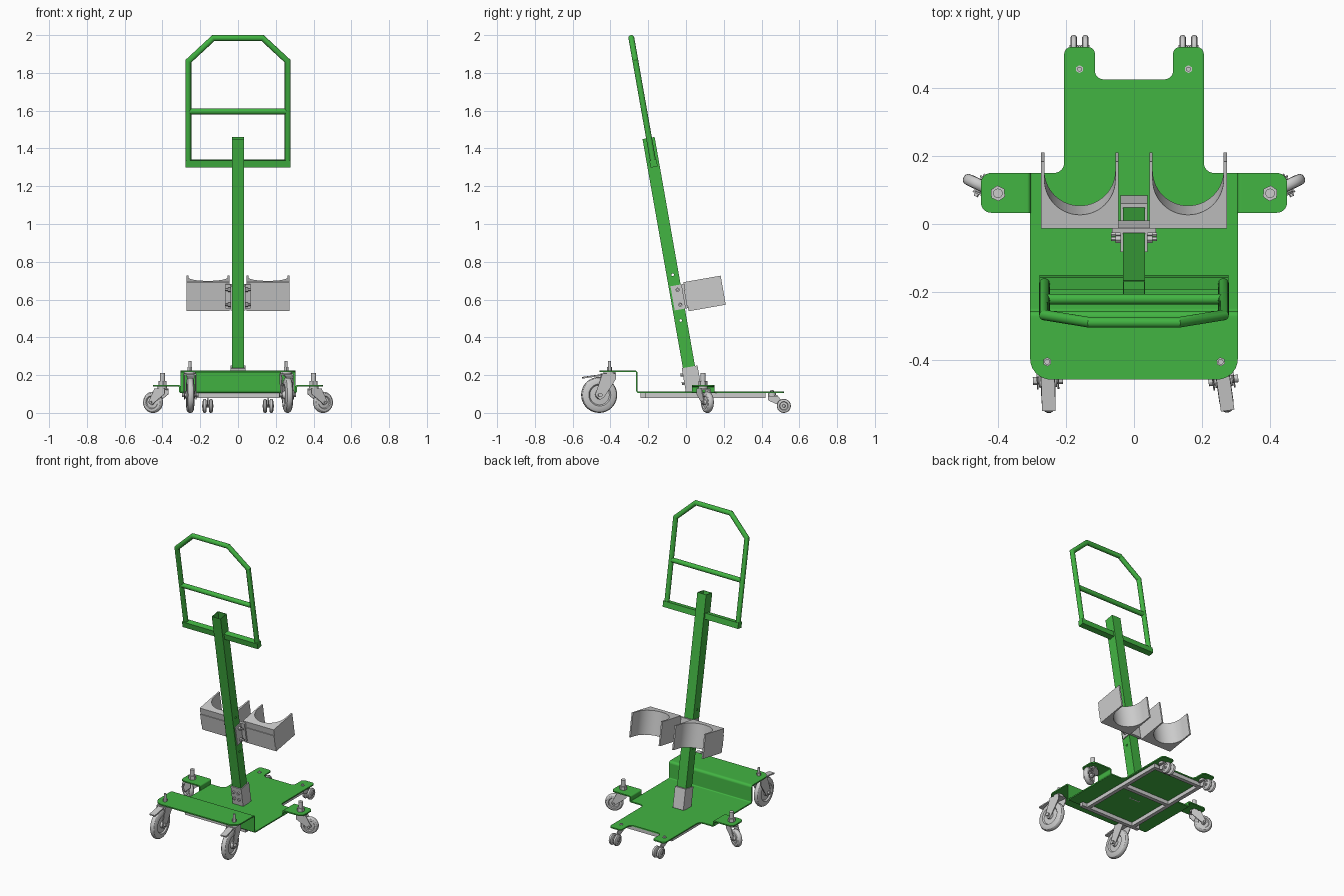
import bpy, bmesh
from math import sin, cos, pi, radians
from mathutils import Matrix, Vector

if "Cube" in bpy.data.objects:
    bpy.data.objects.remove(bpy.data.objects["Cube"])

I = Matrix.Identity(4)
green = bpy.data.materials.new("green_paint")
green.diffuse_color = (0.055, 0.46, 0.055, 1)
green.use_nodes = True
green.node_tree.nodes["Principled BSDF"].inputs["Base Color"].default_value = green.diffuse_color


def T(x, y, z):
    return Matrix.Translation((x, y, z))


def R(deg, axis):
    return Matrix.Rotation(radians(deg), 4, axis)


SIDE = R(90, 'X')                       # drawing (x, z), extruded along y
FRONT = Matrix(((0, 0, 1, 0), (1, 0, 0, 0), (0, 1, 0, 0), (0, 0, 0, 1)))  # drawing (y, z), along x


def finish(name, bm, M, mat=None):
    bmesh.ops.recalc_face_normals(bm, faces=bm.faces)
    bm.transform(M)
    me = bpy.data.meshes.new(name)
    bm.to_mesh(me)
    bm.free()
    ob = bpy.data.objects.new(name, me)
    bpy.context.collection.objects.link(ob)
    if mat:
        me.materials.append(mat)
    return ob


def loft(name, rings, M, mat=None, caps=True):
    bm = bmesh.new()
    vs = [[bm.verts.new(p) for p in ring] for ring in rings]
    n = len(vs[0])
    for a, b in zip(vs, vs[1:]):
        for i in range(n):
            bm.faces.new((a[i], a[(i + 1) % n], b[(i + 1) % n], b[i]))
    if caps:
        bm.faces.new(vs[0][::-1])
        bm.faces.new(vs[-1])
    return finish(name, bm, M, mat)


def prism(name, pts, z0, z1, M=I, mat=None, caps=True):
    return loft(name, [[(x, y, z) for x, y in pts] for z in (z0, z1)], M, mat, caps)


def box(name, x0, x1, y0, y1, z0, z1, M=I, mat=None):
    return prism(name, [(x0, y0), (x1, y0), (x1, y1), (x0, y1)], z0, z1, M, mat)


def disc(r, n=24):
    return [(r * cos(2 * pi * i / n), r * sin(2 * pi * i / n)) for i in range(n)]


def rounded(corners, n=6):
    """Polygon from (x, y, radius) corners."""
    out = []
    for i, (x, y, r) in enumerate(corners):
        p = Vector((x, y))
        if not r:
            out.append((x, y))
            continue
        a = (Vector(corners[i - 1][:2]) - p).normalized()
        b = (Vector(corners[(i + 1) % len(corners)][:2]) - p).normalized()
        half = a.angle(b) / 2
        c = p + (a + b).normalized() * (r / sin(half))
        s, e = p + a * (r / math_tan(half)) - c, p + b * (r / math_tan(half)) - c
        for k in range(n + 1):
            v = s.lerp(e, k / n).normalized() * r + c
            out.append((v.x, v.y))
    return out


def math_tan(a):
    return sin(a) / cos(a)


def tube(name, path, r, M, mat=None, n=20):
    """Round tube with mitred corners along an (x, z) path."""
    ps = [Vector(p) for p in path]
    ds = [(b - a).normalized() for a, b in zip(ps, ps[1:])]
    rings = []
    for i, p in enumerate(ps):
        d0, d1 = ds[max(i - 1, 0)], ds[min(i, len(ds) - 1)]
        m = Vector((-d0.y - d1.y, d0.x + d1.x)) / (1 + d0.dot(d1))
        rings.append([(p.x + u * m.x, v, p.y + u * m.y) for u, v in disc(r, n)])
    return loft(name, rings, M, mat)


def wheel(name, r, w, M):
    prof = [(.2, -.62), (.24, -.35), (.55, -.3), (.62, -.5), (.84, -.46), (.95, -.32), (1, -.12)]
    prof += [(a, -b) for a, b in reversed(prof)]
    return loft(name, [[(x, y, b * w) for x, y in disc(a * r, 40)] for a, b in prof], M)


def caster(name, x, y, yaw, top, r, w, trail, stem_top, stem_r, twin=False):
    M = T(x, y, 0) @ R(yaw, 'Z')
    A = M @ T(trail, 0, r) @ SIDE       # axle frame
    if twin:
        for i, s in enumerate((-1, 1)):
            wheel(f"{name}_wheel_{i}", r, w, A @ T(0, 0, s * w * .85))
        sides, t = [0], .006
    else:
        wheel(name + "_wheel", r, w, A)
        sides, t = [-w * .72, w * .72], .005
    c = max(w * .7, .02)
    z = top - .022
    for i, s in enumerate(sides):
        outline = rounded([(-c, z, 0), (c * 1.5, z, .006), (trail + r * .28, r, .006),
                           (trail, r * .72, .006), (trail - r * .25, r * .9, .006),
                           (-c, z - .025, .006)], 3)
        prism(f"{name}_fork_{i}", outline, s - t / 2, s + t / 2, M @ SIDE)
    hw = w * .72 + t / 2 if not twin else .014
    box(name + "_crown", -c, c * 1.5, -hw, hw, z - .003, z + .005, M)
    prism(name + "_swivel", disc(c * 1.05), z, top - .006, M)
    prism(name + "_axle", disc(r * .12, 12), -w * 1.05, w * 1.05, A)
    prism(name + "_stem", disc(stem_r, 16), top - .02, stem_top, M)
    prism(name + "_nut", disc(stem_r * 1.65, 6), top, top + (stem_top - top) * .35, M)
    return M


# Sheet-metal base: lower deck, step, raised front shelf
half = [(.305, -.245, 0), (.305, .15, 0), (.205, .15, .03), (.205, .52, .02),
        (.115, .52, .02), (.115, .425, .025)]
prism("lower_deck", rounded(half + [(-x, y, r) for x, y, r in reversed(half)]), .105, .113, I, green)
prism("deck_step", rounded([(-.28, .225, 0), (-.256, .225, .016), (-.256, .113, .006), (-.24, .113, 0),
                            (-.24, .105, 0), (-.264, .105, .014), (-.264, .217, .006), (-.28, .217, 0)]),
      -.305, .305, FRONT, green)
prism("front_shelf", rounded([(-.305, -.28, 0), (-.305, -.457, .06), (.305, -.457, .06), (.305, -.28, 0)]),
      .217, .225, I, green)

# Side wings, frame rails and casters
for s, side in ((1, "right"), (-1, "left")):
    S = Matrix.Diagonal((s, 1, 1, 1))
    prism(side + "_wing", rounded([(.325, .033, 0), (.45, .033, .03), (.45, .15, .03), (.325, .15, 0)]),
          .139, .147, S, green)
    prism(side + "_wing_step", rounded([(.29, .105, 0), (.312, .105, .01), (.312, .139, .005), (.326, .139, 0),
                                        (.326, .147, 0), (.304, .147, .01), (.304, .113, .004), (.29, .113, 0)]),
          -.15, -.033, S @ SIDE, green)
    box(side + "_rail", .165, .19, -.24, .42, .08, .105, S)
    M = caster(side + "_front_caster", s * .255, -.405, -90 + (8 if s > 0 else 2),
               .225, .095, .042, .055, .275, .008)
    box(side + "_brake_lever", .0, .1, -.02, .02, -.004, .004, M @ T(.045, 0, .2) @ R(8, 'Y'))
    caster(side + "_side_caster", s * .4, .09, 25 if s > 0 else 155, .147, .056, .034, .055, .21, .014)
    caster(side + "_rear_caster", s * .16, .455, 90, .113, .037, .02, .063, .121, .007, True)
for i, (y, w) in enumerate(((-.24, .225), (.1, .165), (.395, .165))):
    box(f"cross_rail_{i}", -w, w, y, y + .025, .08, .105)

# Leaning hollow column with adjustment holes
COL = T(0, .039, .11) @ R(10, 'X')
h = .0325
column = prism("column", [(-h, -h), (h, -h), (h, h), (-h, h)], .002, 1.366, COL, green, caps=False)
mod = column.modifiers.new("wall", 'SOLIDIFY')
mod.thickness, mod.offset = .005, -1
for i, z in enumerate((.385, .63)):
    cutter = prism(f"hole_cutter_{i}", disc(.007, 16), -.08, .08, COL @ T(0, 0, z) @ R(90, 'Y'))
    cutter.hide_render = True
    mod = column.modifiers.new("hole", 'BOOLEAN')
    mod.operation, mod.object, mod.solver = 'DIFFERENCE', cutter, 'EXACT'
bpy.context.view_layer.objects.active = column
column.select_set(True)
for name in [m.name for m in column.modifiers]:
    bpy.ops.object.modifier_apply(modifier=name)
for ob in [o for o in bpy.data.objects if o.name.startswith("hole_cutter")]:
    bpy.data.objects.remove(ob)

# Column socket: four walls and its bolts
for s, side in ((1, "right"), (-1, "left")):
    box(side + "_socket_wall", s * .033, s * .039, -.038, .046, 0, .135, COL)
    for i, z in enumerate((.055, .1)):
        prism(f"{side}_socket_bolt_{i}", disc(.009, 6), .036, .052, COL @ T(s * .018, 0, z) @ SIDE)
box("socket_front", -.039, .039, -.039, -.033, 0, .135, COL)
box("socket_back", -.039, .039, .033, .046, 0, .135, COL)

# Push handle
H = T(0, -.172, 1.32) @ R(10, 'X')
tube("handle_loop", [(-.263, 0), (-.263, .55), (-.13, .675), (.13, .675), (.263, .55), (.263, 0)], .0155, H, green)
tube("handle_crossbar", [(-.255, .28), (.255, .28)], .0155, H, green)
box("handle_bottom_bar", -.278, .278, -.019, .019, -.019, .019, H, green)

# Bottle cradles with half-round seats
C = T(0, .0, .615) @ R(10, 'X')
r = .104
for s, side in ((1, "right"), (-1, "left")):
    arc = [(r * cos(pi * i / 28), .145 - r * sin(pi * i / 28)) for i in range(29)]
    outline = [(-.114, 0), (.114, 0), (.114, .2), (r, .2)] + arc + [(-r, .2), (-.114, .2)]
    prism(side + "_cradle", outline, -.078, .078, C @ T(s * .159, 0, 0))
    box(side + "_cradle_strip", s * .045, s * .273, -.004, .002, -.046, .036, C)

# Clamp bracket joining the cradles to the column
B = COL @ T(0, 0, .508)
box("bracket_plate", -.065, .065, .035, .049, -.065, .065, B)
for s, side in ((1, "right"), (-1, "left")):
    box(side + "_bracket_cheek", s * .033, s * .039, -.022, .045, -.065, .065, B)
for i, z in enumerate((-.04, .04)):
    P = B @ T(0, .012, z) @ R(90, 'Y')
    prism(f"clamp_bolt_{i}", disc(.006, 12), -.068, .068, P)
    for s, side in ((1, "right"), (-1, "left")):
        prism(f"{side}_clamp_nut_{i}", disc(.012, 6), s * .04, s * .054, P)

# Smooth curved surfaces, keep hard edges
for ob in bpy.data.objects:
    ob.select_set(True)
bpy.context.view_layer.objects.active = column
bpy.ops.object.shade_smooth_by_angle(angle=radians(30))
